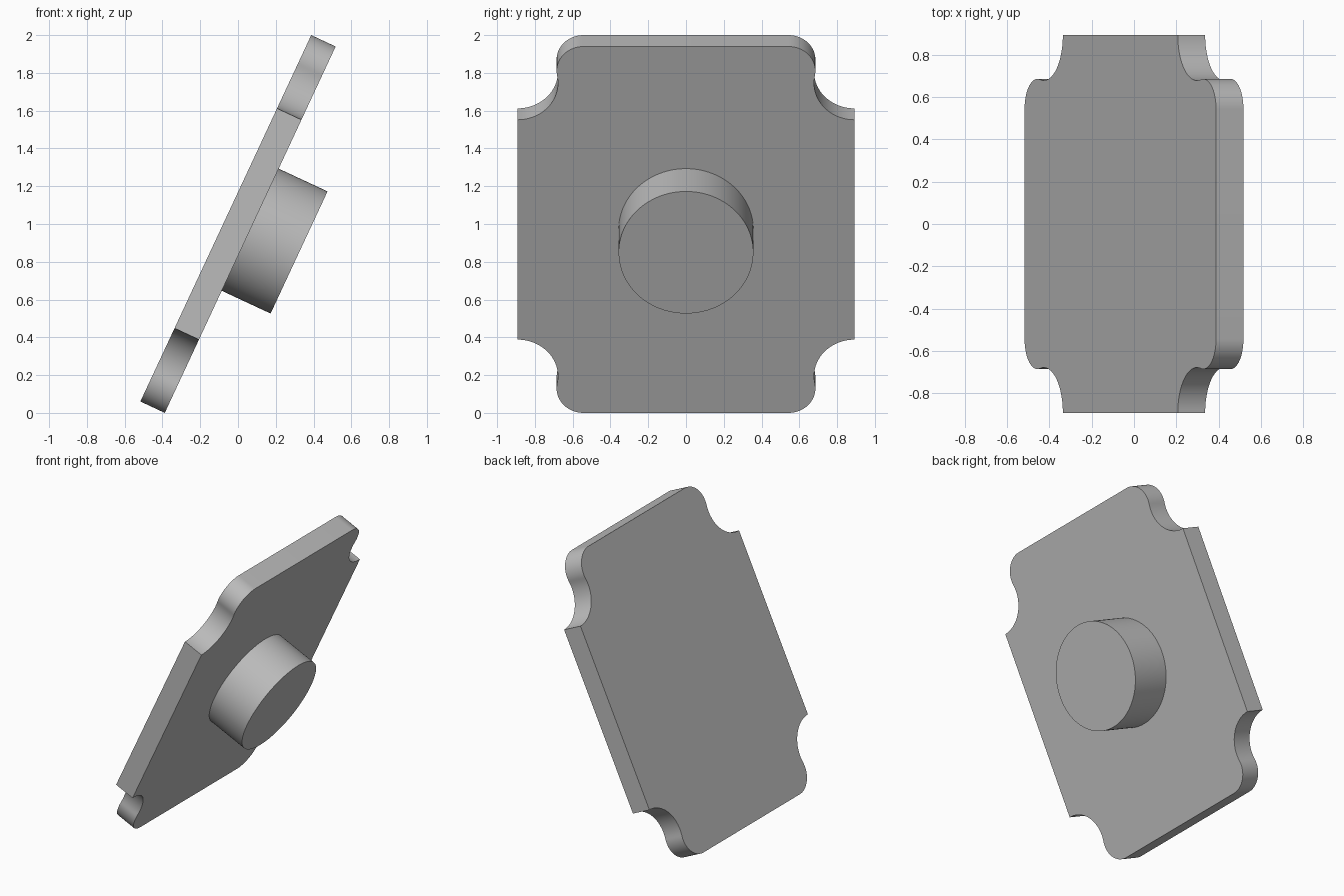
import bpy
import bmesh
from math import atan2, cos, pi, radians, sin, sqrt
from mathutils import Matrix, Vector

cube = bpy.data.objects.get("Cube")
if cube:
    bpy.data.objects.remove(cube, do_unlink=True)

TILT = radians(25)
T = 2 / (15 * cos(TILT) + sin(TILT))      # plate thickness, the base unit
HALF_W, HALF_L = 6.25 * T, 7.5 * T
NOTCH_R, ROUND_R, BUTTON_R = 1.5 * T, T, 2.5 * T

grey = bpy.data.materials.new("plain grey")
grey.use_nodes = True
grey.diffuse_color = (0.5, 0.5, 0.5, 1)
grey.node_tree.nodes["Principled BSDF"].inputs["Base Color"].default_value = grey.diffuse_color

# Tilted frame: width along y, length up the slope, thickness along the normal
frame = Matrix((
    (0, sin(TILT), cos(TILT), 0),
    (1, 0, 0, 0),
    (0, cos(TILT), -sin(TILT), 1),
    (0, 0, 0, 1),
))


def arc(center, radius, start, end, steps):
    angles = [start + (end - start) * i / steps for i in range(steps + 1)]
    return [center + radius * Vector((cos(a), sin(a))) for a in angles]


def extruded(name, outline, bottom, height):
    bm = bmesh.new()
    face = bm.faces.new([bm.verts.new((p.x, p.y, bottom)) for p in outline])
    top = bmesh.ops.extrude_face_region(bm, geom=[face])["geom"]
    bmesh.ops.translate(bm, vec=(0, 0, height),
                        verts=[g for g in top if isinstance(g, bmesh.types.BMVert)])
    bmesh.ops.recalc_face_normals(bm, faces=bm.faces)
    mesh = bpy.data.meshes.new(name)
    bm.to_mesh(mesh)
    bm.free()
    mesh.materials.append(grey)
    obj = bpy.data.objects.new(name, mesh)
    bpy.context.collection.objects.link(obj)
    obj.matrix_world = frame
    bpy.ops.object.select_all(action="DESELECT")
    obj.select_set(True)
    bpy.context.view_layer.objects.active = obj
    bpy.ops.object.shade_smooth_by_angle(angle=radians(30))
    return obj


# One corner: a concave notch flowing tangentially into a convex round
notch = Vector((HALF_W, HALF_L - NOTCH_R))
rise = HALF_L - ROUND_R - notch.y
run = sqrt((NOTCH_R + ROUND_R) ** 2 - rise ** 2)
rounding = notch + Vector((-run, rise))
lean = atan2(rise, run)
corner = arc(notch, NOTCH_R, -pi / 2, -pi - lean, 24)
corner += arc(rounding, ROUND_R, -lean, pi / 2, 24)[1:]

# Mirror the corner round the plate, reversing where the winding flips
outline = []
for sx, sy in ((1, 1), (-1, 1), (-1, -1), (1, -1)):
    points = [Vector((p.x * sx, p.y * sy)) for p in corner]
    outline += points if sx * sy > 0 else points[::-1]

extruded("plate", outline, -T / 2, T)

# Round button on the underside
disc = arc(Vector((0, 0)), BUTTON_R, 0, 2 * pi, 96)[:-1]
extruded("button", disc, 0, 2.5 * T)
